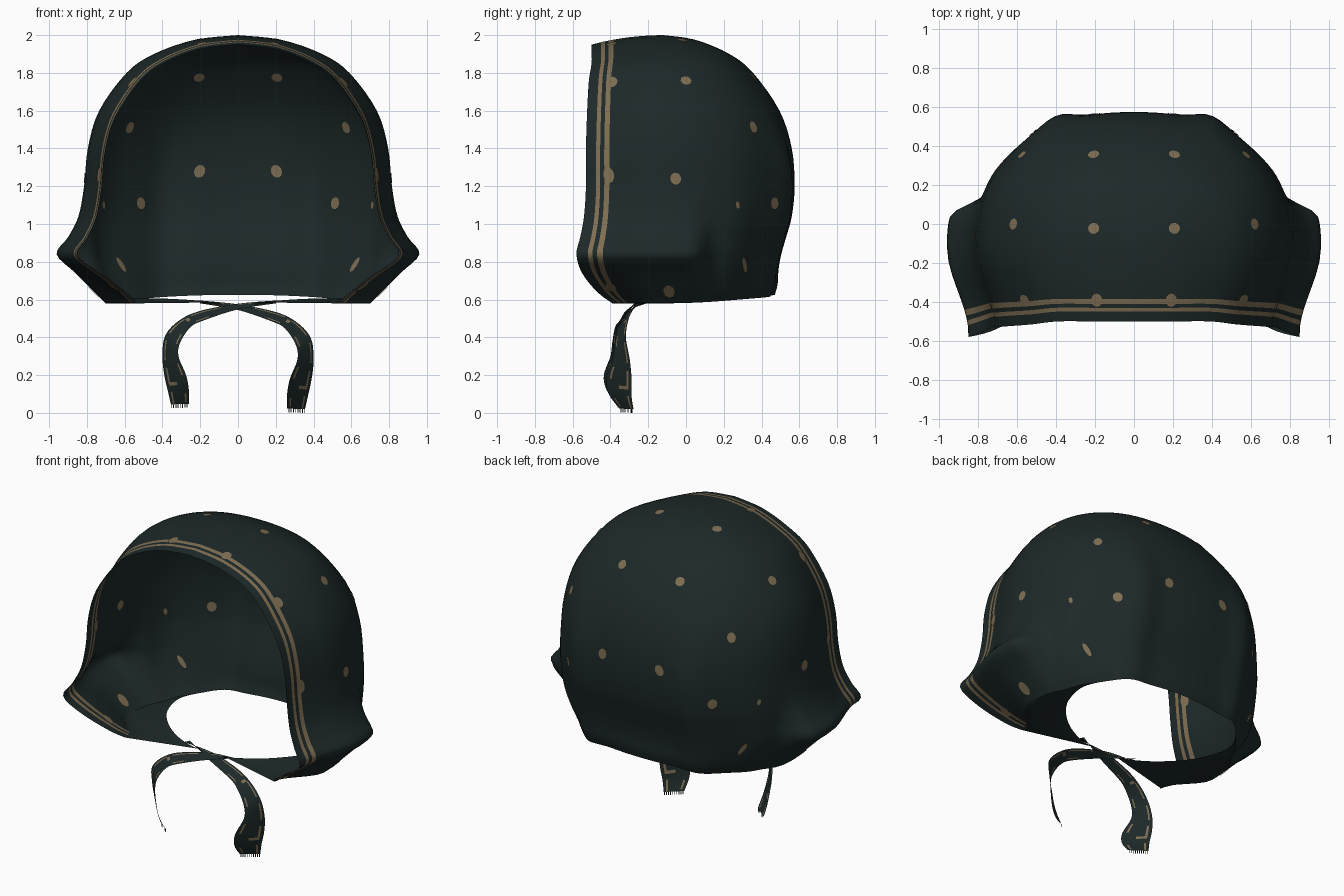
import bpy, bmesh, math
from mathutils import Vector
from mathutils.bvhtree import BVHTree

if "Cube" in bpy.data.objects:
    bpy.data.objects.remove(bpy.data.objects["Cube"])


def material(name, rgb):
    m = bpy.data.materials.new(name)
    m.diffuse_color = (*rgb, 1)
    m.use_nodes = True
    m.node_tree.nodes["Principled BSDF"].inputs["Base Color"].default_value = m.diffuse_color
    return m


MATS = [material("dark_green_cloth", (0.0125, 0.0215, 0.0215)),
        material("tan_print", (0.21, 0.155, 0.085))]


def make_object(name, bm):
    me = bpy.data.meshes.new(name)
    bm.to_mesh(me)
    ob = bpy.data.objects.new(name, me)
    bpy.context.collection.objects.link(ob)
    for m in MATS:
        me.materials.append(m)
    for p in me.polygons:
        p.use_smooth = True
    bpy.context.view_layer.objects.active = ob
    ob.select_set(True)
    bpy.ops.object.shade_smooth_by_angle(angle=math.radians(50))
    ob.select_set(False)
    return ob


def catmull(rows, n):
    """Smooth curve through rows of numbers, n steps per span."""
    out = []
    for i in range(len(rows) - 1):
        a, b, c, d = (rows[max(i - 1, 0)], rows[i], rows[i + 1], rows[min(i + 2, len(rows) - 1)])
        for k in range(n):
            t = k / n
            out.append([0.5 * (2 * q + (r - p) * t + (2 * p - 5 * q + 4 * r - s) * t * t
                               + (3 * q - p - 3 * r + s) * t ** 3)
                        for p, q, r, s in zip(a, b, c, d)])
    return out + [list(rows[-1])]


def smooth(t):
    t = min(max(t, 0), 1)
    return t * t * (3 - 2 * t)


# ---- hood: height, half width, side flare, back depth, front edge shift
PROFILE = [(0.58, 0.68, 0.02, 0.47, 0.11), (0.64, 0.73, 0.03, 0.485, 0.03),
           (0.74, 0.79, 0.07, 0.49, -0.05), (0.84, 0.82, 0.14, 0.505, -0.08),
           (0.93, 0.825, 0.075, 0.53, -0.06), (1.04, 0.825, 0.02, 0.56, -0.04),
           (1.20, 0.815, 0.0, 0.575, -0.03), (1.40, 0.795, 0.0, 0.56, -0.03),
           (1.60, 0.735, 0.0, 0.495, -0.025), (1.80, 0.59, 0.0, 0.355, -0.015),
           (1.90, 0.445, 0.0, 0.23, 0.0), (1.975, 0.23, 0.0, 0.05, 0.0),
           (2.00, 0.0, 0.0, -0.12, 0.0)]
FRONT, MID = -0.5, -0.12
STATIONS = [0, .05, .07, .09, .115, .15, .2, .26, .32, .38]
STRIPES = (1, 3)
LONG = 30


def hood_row(z, w, flare, back, shift):
    row = []
    tuck = 0.115 + 0.12 * (1 - smooth((z - 0.58) / 0.25))
    for d in STATIONS:                               # front opening to middle arch
        r = (1 - d / 0.38)
        x = (w + flare) * (1 - tuck * smooth(r * 1.03))
        drop = 0.05 * r * r * smooth((z - 1.0) / 0.8)
        row.append(Vector((x, FRONT + d + shift * r, z - drop)))
    for i in range(1, LONG + 1):                     # middle arch to back centre
        a = math.pi / 2 * i / LONG
        c, s = max(math.cos(a), 0) ** 0.88, math.sin(a) ** 0.88
        if i == LONG:
            c = 0
        y = MID + (back - MID) * s
        low = 1 - smooth((z - 0.7) / 0.6)
        fl = flare * (1 - smooth((y - 0.04) / 0.12))
        rip = 1 + 0.01 * low * math.sin(a * 14) * math.sin(2 * a)
        lift = 0.045 * s * s * (1 - smooth((z - 0.58) / 0.3))
        x = (w * c + fl * min(1, c * 1.1)) * rip
        # fuller back corners
        y += 0.045 * math.exp(-((x - 0.40) / 0.11) ** 2) * (1 - smooth((z - 1.2) / 0.5))
        row.append(Vector((x, y, z + lift)))
    return row


rows = [hood_row(*p) for p in catmull(PROFILE, 4)]

# under-chin rows run from the bottom edge in to the neck hole
base = rows[0]
y0 = base[0].y
inner = []
for p in base:
    u = min(max((p.y - y0) / (0.32 - y0), 0), 1)
    a = u * math.pi / 2
    q = Vector((0.09 + 0.42 * math.sin(a), 0.25 - 0.53 * math.cos(a), 0.585 + 0.035 * math.sin(a)))
    inner.append(q.lerp(p, u ** 3))
CHIN = 6
chin = [[q.lerp(p, k / CHIN) for p, q in zip(base, inner)] for k in range(CHIN)]
rows = chin + rows

bm = bmesh.new()
for side in (1, -1):
    grid = [[bm.verts.new((v.x * side, v.y, v.z)) for v in row] for row in rows]
    for j in range(len(grid) - 1):
        for i in range(len(grid[0]) - 1):
            q = [grid[j][i], grid[j + 1][i], grid[j + 1][i + 1], grid[j][i + 1]]
            f = bm.faces.new(q[::side])
            f.material_index = int(i in STRIPES and j >= CHIN)
bmesh.ops.remove_doubles(bm, verts=bm.verts, dist=1e-4)
bmesh.ops.dissolve_degenerate(bm, edges=bm.edges, dist=1e-5)
bmesh.ops.recalc_face_normals(bm, faces=bm.faces)
tree = BVHTree.FromBMesh(bm)
make_object("hood", bm)
bm.free()

# ---- printed dots: position, height and width factors; laid on both sides of the cloth
CENTRE = Vector((0, -0.1, 1.2))
DOTS = [(.21, .37, 1.79, 1, 1), (.62, 0, 1.76, 1, 1), (.21, -.02, 1.99, 1, 1),
        (.57, .35, 1.51, 1.1, .9), (.81, -.055, 1.24, 1.1, 1), (.205, .58, 1.28, 1, 1.2),
        (.51, .46, 1.11, 1.1, 1), (.71, .27, 1.10, .7, .4), (.19, -.39, 1.95, 1, 1.2),
        (.56, -.39, 1.75, 1.2, 1), (.74, -.41, 1.26, 1.5, 1), (.75, -.09, .66, 1.6, 1),
        (.66, -.40, .66, 1.4, 1), (.63, .32, .78, 1.6, .5)]
bm = bmesh.new()
for px, py, pz, tall, wide in DOTS:
    for side in (1, -1):
        hit, nor, _, _ = tree.find_nearest(Vector((px * side, py, pz)))
        if nor.dot(hit - CENTRE) < 0:
            nor = -nor
        t1 = nor.cross(Vector((0, 1, 0.2))).normalized()
        t2 = nor.cross(t1)
        ring = []
        for k in range(12):
            a = 2 * math.pi * k / 12
            p = hit + (t1 * math.cos(a) * tall + t2 * math.sin(a) * wide) * 0.029
            ring.append(tree.find_nearest(p)[0])
        for off in (0.004, -0.004):
            vs = [bm.verts.new(p + nor * off) for p in ring]
            c = bm.verts.new(hit + nor * off)
            for k in range(12):
                tri = [vs[k], vs[(k + 1) % 12], c]
                f = bm.faces.new(tri if off > 0 else tri[::-1])
                f.material_index = 1
make_object("printed_dots", bm)
bm.free()

# ---- tie straps: outer edge xyz, inner edge xyz along the ribbon
STRAP = [(.20, -.28, .595, .20, -.22, .58), (0, -.27, .578, 0, -.31, .548),
         (-.20, -.30, .54, -.18, -.35, .49), (-.31, -.32, .49, -.25, -.375, .455),
         (-.385, -.33, .41, -.305, -.39, .375), (-.40, -.31, .30, -.315, -.40, .30),
         (-.39, -.30, .20, -.275, -.435, .20), (-.37, -.30, .11, -.26, -.42, .12),
         (-.355, -.29, .045, -.26, -.365, .048)]
CROSS = [0, .12, .2, .5, .78, .86, 1]


def strap(name, side, drop, dy):
    bm = bmesh.new()
    path = catmull(STRAP, 5)
    n = len(path) - 1
    grid = []
    for k, p in enumerate(path):
        a, b = Vector(p[:3]), Vector(p[3:])
        line = []
        for t in CROSS:
            v = a.lerp(b, t)
            line.append(bm.verts.new((v.x * side, v.y + dy, v.z - drop * k / n)))
        grid.append(line)
    for k in range(n):
        for i in range(len(CROSS) - 1):
            f = bm.faces.new([grid[k][i], grid[k + 1][i], grid[k + 1][i + 1], grid[k][i + 1]])
            f.material_index = int((i == 1 and k % 7 < 5) or (i == 4 and k % 9 < 3)
                                   or (i == 2 and k in (13, 32)))
    # frayed end threads
    a, b = grid[-1][0].co.copy(), grid[-1][-1].co.copy()
    for k in range(10):
        p, q = a.lerp(b, k / 10 + 0.02), a.lerp(b, k / 10 + 0.06)
        down = Vector((0, 0, -0.02))
        bm.faces.new([bm.verts.new(v) for v in (p, q, q + down, p + down)])
    make_object(name, bm)
    bm.free()


strap("strap_left", 1, 0.0, 0.0)
strap("strap_right", -1, 0.025, 0.012)
